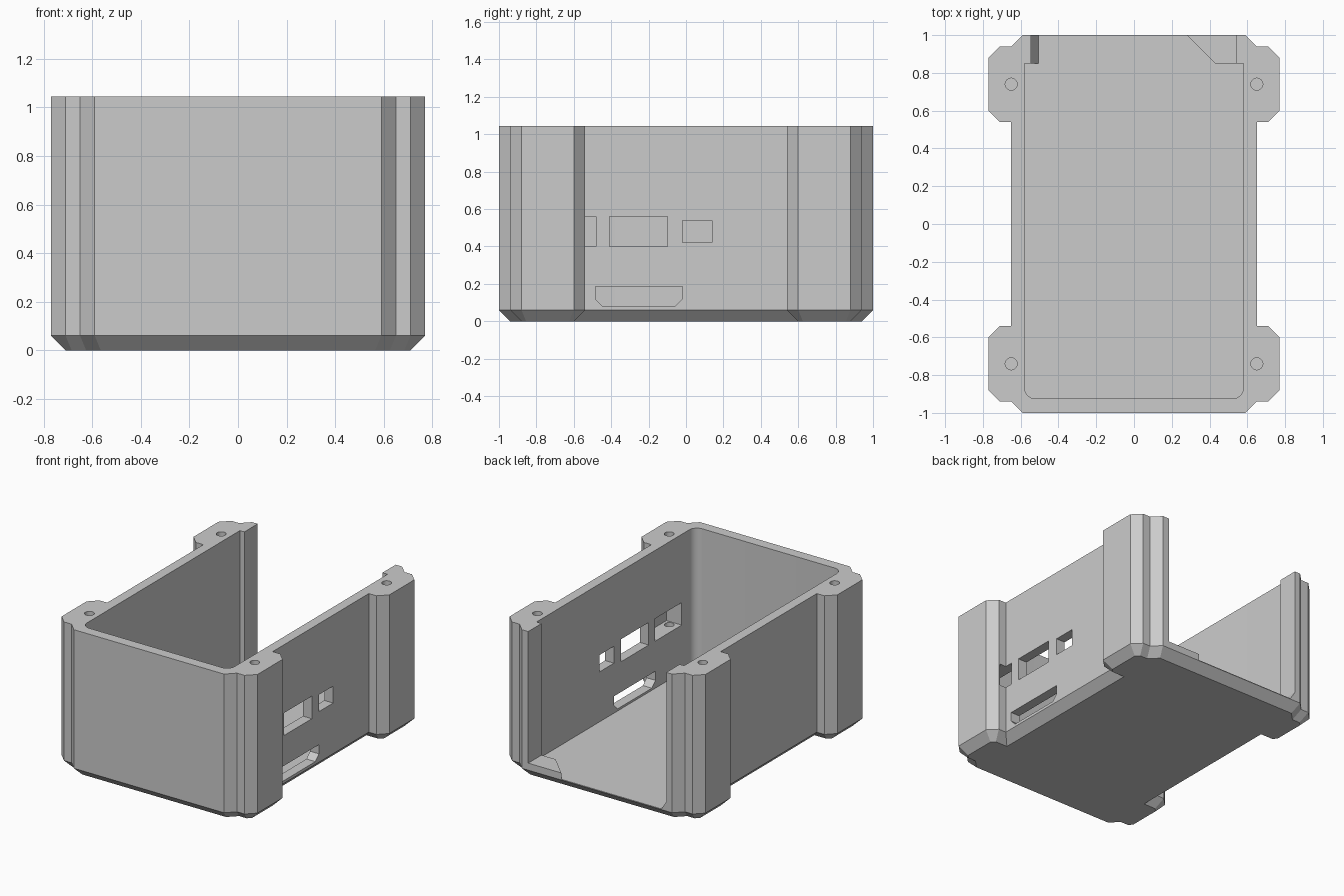
import bpy
import bmesh
import math
from mathutils import Vector

if "Cube" in bpy.data.objects:
    bpy.data.objects.remove(bpy.data.objects["Cube"])

HEIGHT, FLOOR, BEVEL = 1.045, 0.065, 0.06

grey = bpy.data.materials.new("plain_grey")
grey.use_nodes = True
grey.diffuse_color = (0.6, 0.6, 0.6, 1)
grey.node_tree.nodes["Principled BSDF"].inputs["Base Color"].default_value = (0.6, 0.6, 0.6, 1)


def loft(name, rings):
    """Closed solid through matching rings of points."""
    bm = bmesh.new()
    loops = [[bm.verts.new(p) for p in ring] for ring in rings]
    n = len(loops[0])
    for a, b in zip(loops, loops[1:]):
        for i in range(n):
            j = (i + 1) % n
            bm.faces.new((a[i], a[j], b[j], b[i]))
    bm.faces.new(loops[0][::-1])
    bm.faces.new(loops[-1])
    bmesh.ops.recalc_face_normals(bm, faces=bm.faces)
    mesh = bpy.data.meshes.new(name)
    bm.to_mesh(mesh)
    bm.free()
    mesh.materials.append(grey)
    obj = bpy.data.objects.new(name, mesh)
    bpy.context.collection.objects.link(obj)
    return obj


def prism_z(name, outline, z0, z1):
    return loft(name, [[(x, y, z) for x, y in outline] for z in (z0, z1)])


def prism_x(name, outline, x0, x1):
    return loft(name, [[(x, y, z) for y, z in outline] for x in (x0, x1)])


def rect(a0, a1, b0, b1):
    return [(a0, b0), (a1, b0), (a1, b1), (a0, b1)]


def inset(outline, d):
    """Move every edge of a counter-clockwise outline inwards by d."""
    pts = [Vector(p) for p in outline]
    result = []
    for i, p in enumerate(pts):
        e1 = (p - pts[i - 1]).normalized()
        e2 = (pts[(i + 1) % len(pts)] - p).normalized()
        n1, n2 = Vector((-e1.y, e1.x)), Vector((-e2.y, e2.x))
        result.append(p + (n1 + n2) * d / (1 + n1.dot(n2)))
    return result


# Shell outline: one corner pillar, mirrored to all four
corner = [(0.59, -1), (0.65, -0.94), (0.71, -0.94), (0.77, -0.88),
          (0.77, -0.60), (0.71, -0.54), (0.65, -0.54)]
half = corner + [(x, -y) for x, y in reversed(corner)]
outline = half + [(-x, y) for x, y in reversed(half)]
foot = inset(outline, BEVEL)
shell = loft("case_shell", [
    [(x, y, 0) for x, y in foot],
    [(x, y, BEVEL) for x, y in outline],
    [(x, y, HEIGHT) for x, y in outline]])

cutters = []

# Cavity with rounded front corners and an open back
radius, steps = 0.06, 8
cavity = []
for cx, start in ((-0.52, math.pi), (0.52, 1.5 * math.pi)):
    for i in range(steps + 1):
        a = start + i / steps * math.pi / 2
        cavity.append((cx + radius * math.cos(a), -0.865 + radius * math.sin(a)))
cavity += [(0.58, 0.85), (0.54, 0.85), (0.54, 1.1),
           (-0.545, 1.1), (-0.545, 0.85), (-0.58, 0.85)]
cutters.append(prism_z("cavity_cutter", cavity, FLOOR, HEIGHT + 0.1))

# Screw holes
for sx in (-1, 1):
    for sy in (-1, 1):
        ring = [(sx * 0.65 + 0.032 * math.cos(t * math.pi / 12),
                 sy * 0.74 + 0.032 * math.sin(t * math.pi / 12)) for t in range(24)]
        cutters.append(prism_z("screw_hole_cutter", ring, 0.12, HEIGHT + 0.1))

# Port openings in the left wall; the front one is a pocket into the pillar
cutters.append(prism_x("small_port_cutter", rect(-0.02, 0.14, 0.42, 0.54), 0.5, 0.69))
cutters.append(prism_x("wide_port_cutter", rect(-0.41, -0.10, 0.40, 0.56), 0.5, 0.69))
cutters.append(prism_x("pillar_port_cutter", rect(-0.78, -0.48, 0.40, 0.56), 0.5, 0.70))
slot = [(-0.445, 0.08), (-0.06, 0.08), (-0.02, 0.12),
        (-0.02, 0.185), (-0.485, 0.185), (-0.485, 0.12)]
cutters.append(prism_x("card_slot_cutter", slot, 0.5, 0.69))

for cutter in cutters:
    cutter.hide_render = True
    mod = shell.modifiers.new(cutter.name, "BOOLEAN")
    mod.operation = "DIFFERENCE"
    mod.solver = "EXACT"
    mod.object = cutter

bpy.ops.object.select_all(action="DESELECT")
shell.select_set(True)
bpy.context.view_layer.objects.active = shell
for mod in list(shell.modifiers):
    bpy.ops.object.modifier_apply(modifier=mod.name)
for cutter in cutters:
    bpy.data.objects.remove(cutter)
bpy.ops.object.shade_smooth_by_angle(angle=math.radians(25))

# Raised pad in the back left corner of the floor
prism_z("corner_pad", [(0.43, 0.85), (0.545, 0.85), (0.545, 1), (0.28, 1)],
        FLOOR - 0.005, 0.11)

# Small sloped rib at the foot of the back right opening edge
rib = [(-0.55, FLOOR - 0.003), (-0.505, FLOOR - 0.003), (-0.545, 0.125), (-0.55, 0.125)]
loft("corner_rib", [[(x, y, z) for x, z in rib] for y in (0.85, 1)])
